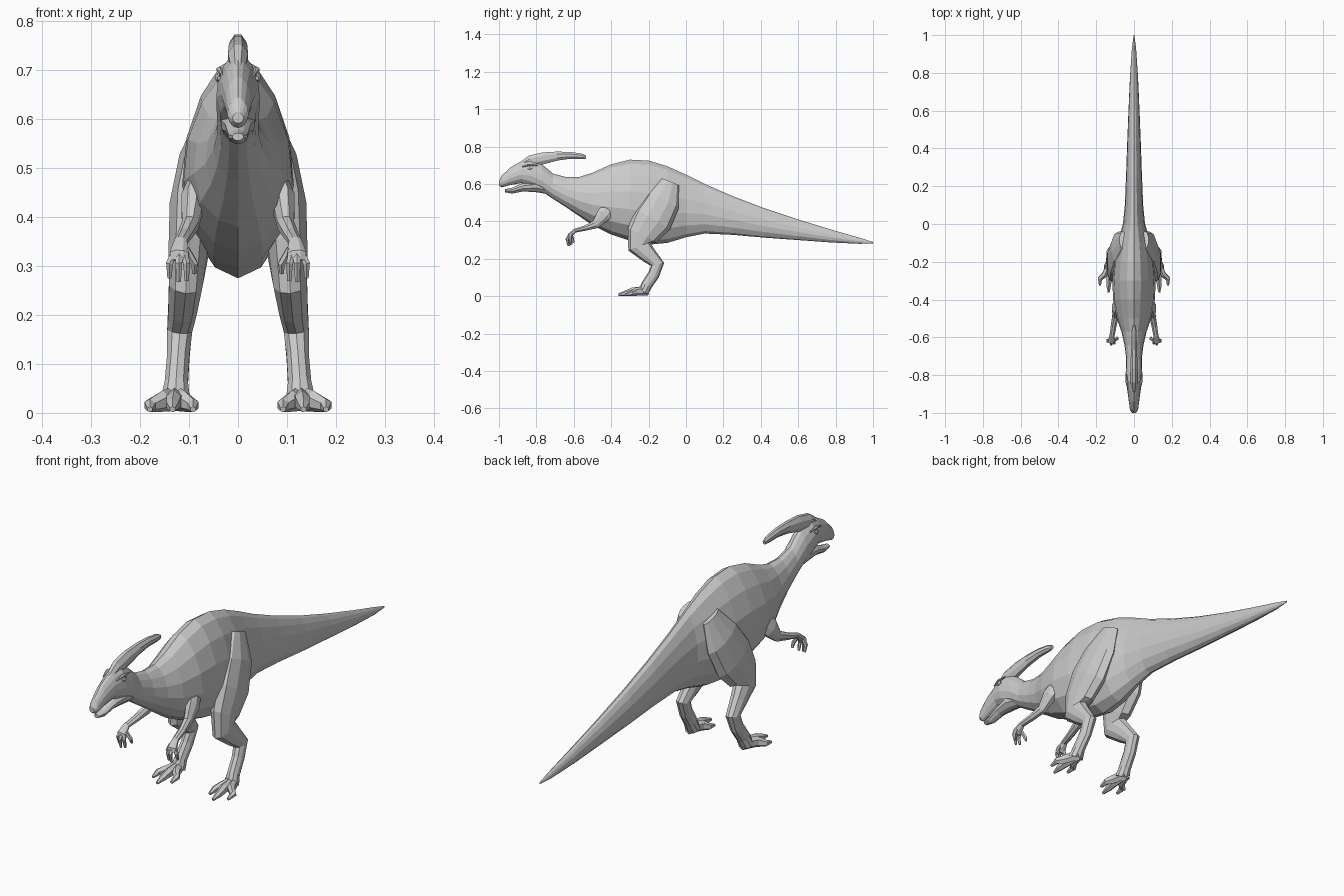
import bpy, bmesh, math
from mathutils import Vector

skin = bpy.data.materials.new("grey_skin")
skin.diffuse_color = (0.6, 0.6, 0.6, 1)


def loft(name, rings, mirror=False):
    """Skin a list of closed rings, cap both ends, optionally mirror across x."""
    bm = bmesh.new()
    loops = [[bm.verts.new(p) for p in ring] for ring in rings]
    n = len(loops[0])
    for a, b in zip(loops, loops[1:]):
        for i in range(n):
            bm.faces.new((a[i], a[(i + 1) % n], b[(i + 1) % n], b[i]))
    bm.faces.new(loops[0])
    bm.faces.new(loops[-1])
    bmesh.ops.recalc_face_normals(bm, faces=bm.faces[:])
    mesh = bpy.data.meshes.new(name)
    bm.to_mesh(mesh)
    bm.free()
    mesh.materials.append(skin)
    ob = bpy.data.objects.new(name, mesh)
    bpy.context.collection.objects.link(ob)
    if mirror:
        ob.modifiers.new("mirror", 'MIRROR').use_mirror_merge = False
    return ob


def trunk(name, stations, n=14, egg=0.18):
    """Upright egg sections along y: (y, top, bottom, half width)."""
    rings = []
    for y, top, bot, w in stations:
        ring = []
        for i in range(n):
            a = math.tau * i / n
            s, c = math.sin(a), math.cos(a)
            x = w * math.copysign(abs(s) ** 1.15, s) * (1 - egg * c)
            ring.append((x, y, (top + bot) / 2 + (top - bot) / 2 * c))
        rings.append(ring)
    return loft(name, rings)


def limb(name, stations, n=8, mirror=True):
    """Sections square to a path: (x, y, z, lateral radius, other radius)."""
    pts = [Vector(s[:3]) for s in stations]
    rings = []
    for i, (p, s) in enumerate(zip(pts, stations)):
        t = (pts[min(i + 1, len(pts) - 1)] - pts[max(i - 1, 0)]).normalized()
        side = Vector((1, 0, 0))
        side = (side - t * side.dot(t)).normalized()
        up = side.cross(t)
        rings.append([p + side * s[3] * math.cos(a) + up * s[4] * math.sin(a)
                      for a in (math.tau * (k + 0.5) / n for k in range(n))])
    return loft(name, rings, mirror)


# Tail, torso, neck and upper head in one skin
trunk("body", [
    (1.0, 0.29, 0.283, 0.002), (0.93, 0.312, 0.28, 0.011),
    (0.78, 0.355, 0.287, 0.021), (0.60, 0.41, 0.30, 0.029),
    (0.42, 0.47, 0.313, 0.036), (0.25, 0.535, 0.328, 0.042),
    (0.10, 0.60, 0.335, 0.048), (0.0, 0.65, 0.315, 0.058),
    (-0.10, 0.695, 0.285, 0.088), (-0.20, 0.725, 0.275, 0.106),
    (-0.30, 0.73, 0.297, 0.113), (-0.40, 0.705, 0.33, 0.110),
    (-0.50, 0.66, 0.38, 0.090), (-0.57, 0.638, 0.427, 0.066),
    (-0.64, 0.637, 0.475, 0.050), (-0.71, 0.655, 0.52, 0.041),
    (-0.77, 0.705, 0.56, 0.043), (-0.83, 0.738, 0.585, 0.044),
    (-0.88, 0.722, 0.605, 0.035), (-0.94, 0.688, 0.594, 0.027),
    (-0.985, 0.645, 0.582, 0.021), (-1.0, 0.615, 0.592, 0.011)])

# Lower jaw
trunk("lower_jaw", [
    (-0.73, 0.60, 0.545, 0.030), (-0.80, 0.62, 0.556, 0.036),
    (-0.87, 0.606, 0.56, 0.027), (-0.93, 0.58, 0.549, 0.020),
    (-0.968, 0.572, 0.556, 0.012)], n=10, egg=-0.1)

# Backswept head crest
limb("crest", [
    (0, -0.90, 0.69, 0.013, 0.015), (0, -0.83, 0.722, 0.022, 0.034),
    (0, -0.76, 0.738, 0.021, 0.034), (0, -0.69, 0.749, 0.018, 0.026),
    (0, -0.62, 0.753, 0.016, 0.020), (0, -0.56, 0.748, 0.013, 0.016),
    (0, -0.535, 0.743, 0.007, 0.010)], mirror=False)

# Eyes and brows
limb("eye", [
    (0.039, -0.847, 0.684, 0.003, 0.004), (0.041, -0.835, 0.685, 0.006, 0.010),
    (0.041, -0.822, 0.687, 0.003, 0.004)])
limb("brow", [
    (0.033, -0.875, 0.692, 0.003, 0.003), (0.038, -0.84, 0.702, 0.007, 0.006),
    (0.040, -0.795, 0.700, 0.003, 0.003)], n=6)

# Hind legs, thigh to foot
limb("hind_leg", [
    (0.058, -0.085, 0.61, 0.020, 0.050), (0.080, -0.125, 0.51, 0.042, 0.095),
    (0.096, -0.180, 0.41, 0.046, 0.108), (0.102, -0.235, 0.325, 0.042, 0.085),
    (0.107, -0.250, 0.265, 0.036, 0.062), (0.113, -0.195, 0.215, 0.031, 0.043),
    (0.119, -0.152, 0.170, 0.027, 0.036), (0.122, -0.173, 0.115, 0.024, 0.031),
    (0.126, -0.210, 0.060, 0.025, 0.030), (0.128, -0.228, 0.022, 0.032, 0.028)], n=10)

# Three spread toes per foot
for label, tx, ty in (("inner", 0.092, -0.325), ("middle", 0.134, -0.362),
                      ("outer", 0.180, -0.325)):
    mx, my = (0.128 + tx) / 2, (-0.21 + ty) / 2
    limb(label + "_toe", [
        (0.128, -0.205, 0.030, 0.018, 0.026), (mx, my, 0.024, 0.017, 0.022),
        (tx, ty + 0.035, 0.015, 0.014, 0.014), (tx, ty, 0.007, 0.006, 0.006)], n=6)

# Arms, shoulder to palm
limb("arm", [
    (0.076, -0.40, 0.49, 0.018, 0.035), (0.092, -0.44, 0.435, 0.026, 0.042),
    (0.098, -0.485, 0.383, 0.018, 0.024), (0.108, -0.54, 0.364, 0.016, 0.015),
    (0.117, -0.595, 0.350, 0.014, 0.011), (0.120, -0.622, 0.325, 0.021, 0.013),
    (0.120, -0.624, 0.312, 0.018, 0.010)])

# Hanging fingers
for label, fx, fy, fz in (("thumb", 0.089, -0.60, 0.285), ("first", 0.105, -0.622, 0.270),
                          ("second", 0.121, -0.628, 0.268), ("third", 0.140, -0.612, 0.276)):
    limb(label + "_finger", [
        (0.118 + (fx - 0.118) * 0.4, -0.615, 0.335, 0.008, 0.009),
        (fx, fy - 0.008, 0.305, 0.008, 0.009), (fx, fy, fz, 0.005, 0.005)], n=6)
